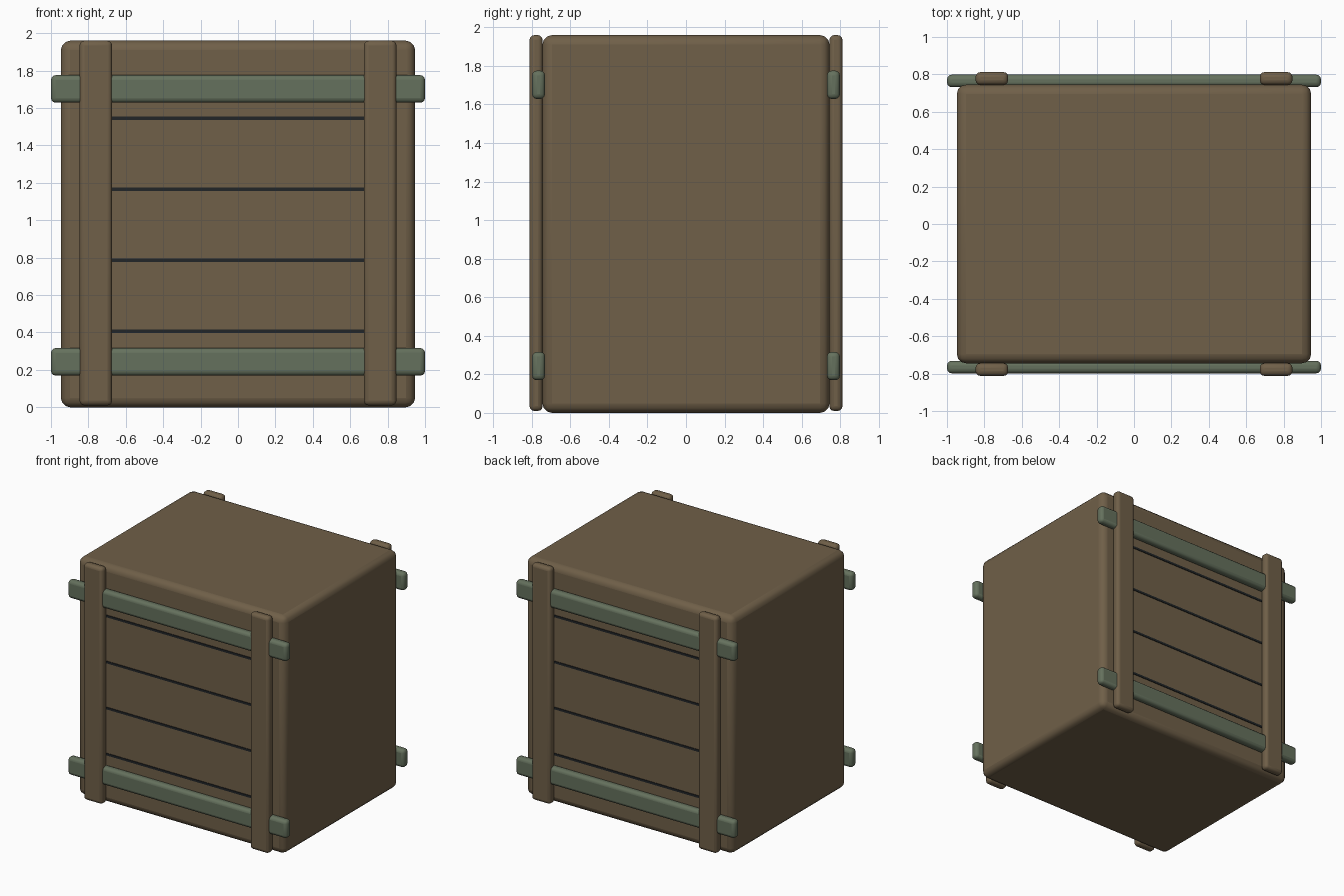
import bpy

if "Cube" in bpy.data.objects:
    bpy.data.objects.remove(bpy.data.objects["Cube"])


def material(name, rgb):
    m = bpy.data.materials.new(name)
    m.diffuse_color = (*rgb, 1)
    m.use_nodes = True
    m.node_tree.nodes["Principled BSDF"].inputs["Base Color"].default_value = m.diffuse_color
    return m


wood = material("wood", (0.16, 0.115, 0.065))
metal = material("green_metal", (0.13, 0.165, 0.11))
dark = material("dark_gap", (0.015, 0.018, 0.02))


def box(name, centre, size, mat, bevel=0.0, segments=3):
    bpy.ops.mesh.primitive_cube_add(size=1, location=centre)
    ob = bpy.context.object
    ob.name = name
    ob.scale = size
    bpy.ops.object.transform_apply(location=False, rotation=False, scale=True)
    ob.data.materials.append(mat)
    if bevel:
        b = ob.modifiers.new("rounded_edges", 'BEVEL')
        b.width = bevel
        b.segments = segments
        bpy.ops.object.shade_smooth_by_angle()
    return ob


# Main crate body
box("crate_body", (0, 0, 0.98), (1.894, 1.49, 1.96), wood, 0.05)

for side, y in (("front", -1), ("back", 1)):
    # Upright corner battens
    for x in (-0.76, 0.76):
        box(side + "_upright", (x, y * 0.778, 0.985), (0.174, 0.068, 1.95), wood, 0.025)
    # Horizontal metal straps
    for z in (0.243, 1.702):
        box(side + "_strap", (0, y * 0.765, z), (2.0, 0.067, 0.147), metal, 0.025)
    # Dark gaps between planks
    for i in range(4):
        box(side + "_plank_gap", (0, y * 0.742, 0.406 + 0.38 * i), (1.5, 0.016, 0.018), dark)
